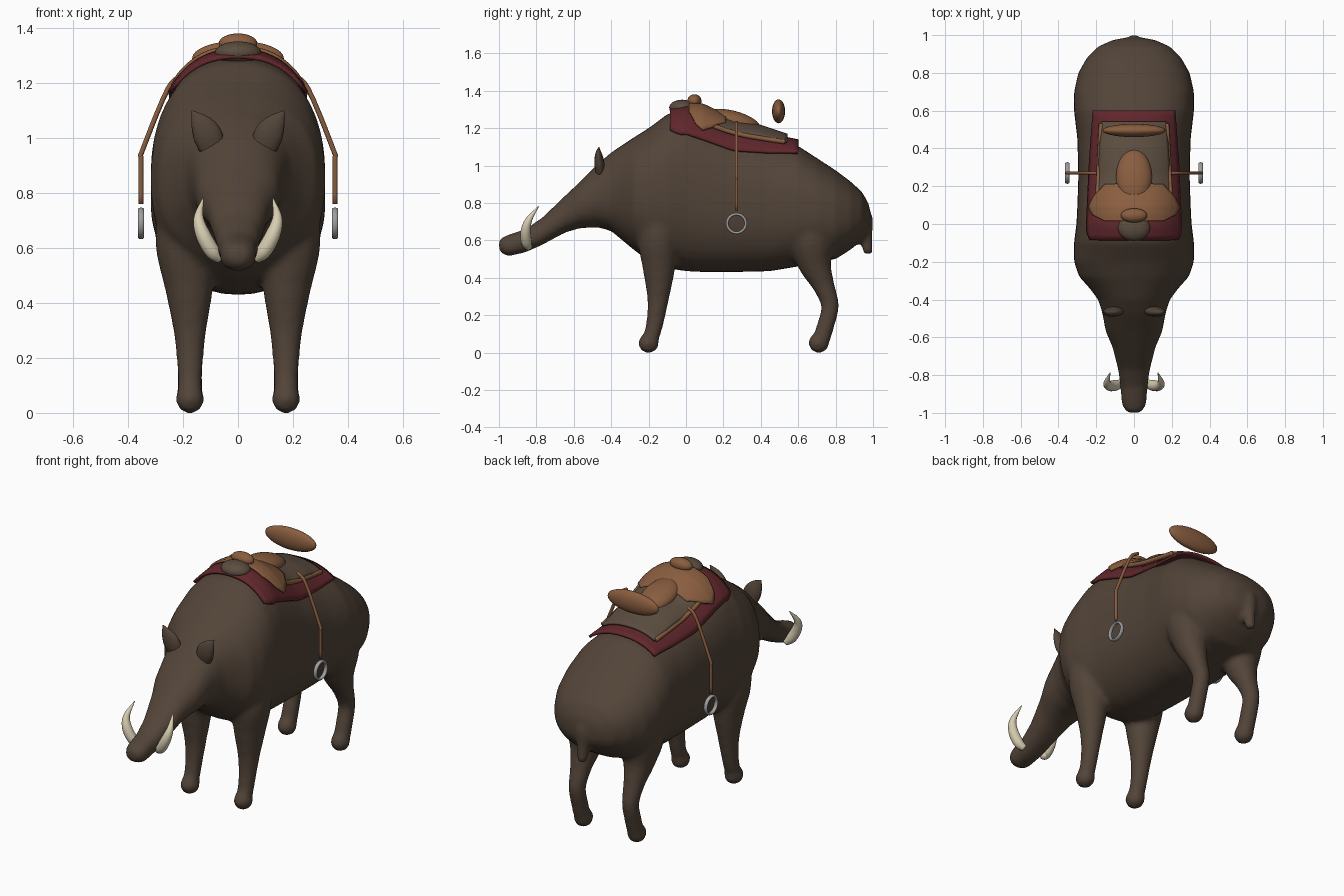
import bpy, bmesh
from math import sin, cos, pi, copysign
from mathutils import Vector, Matrix

cube = bpy.data.objects.get("Cube")
if cube:
    bpy.data.objects.remove(cube, do_unlink=True)


def material(name, rgb):
    m = bpy.data.materials.new(name)
    m.use_nodes = True
    m.diffuse_color = (*rgb, 1)
    m.node_tree.nodes["Principled BSDF"].inputs["Base Color"].default_value = (*rgb, 1)
    return m


HIDE = material("dark brown hide", (.085, .058, .04))
LEATHER = material("tan leather", (.25, .11, .05))
SKIRT = material("dull brown leather", (.105, .074, .05))
CLOTH = material("maroon cloth", (.12, .02, .025))
IVORY = material("ivory", (.68, .61, .44))
STEEL = material("grey steel", (.34, .34, .34))


def finish(bm, name, mat):
    bmesh.ops.recalc_face_normals(bm, faces=bm.faces)
    for f in bm.faces:
        f.smooth = True
    mesh = bpy.data.meshes.new(name)
    bm.to_mesh(mesh)
    bm.free()
    mesh.materials.append(mat)
    obj = bpy.data.objects.new(name, mesh)
    bpy.context.collection.objects.link(obj)
    return obj


def interp(table, t):
    """Linear lookup of a row table whose first column is the key."""
    for a, b in zip(table, table[1:]):
        if t <= b[0]:
            k = max(0, (t - a[0]) / (b[0] - a[0]))
            return [p + (q - p) * k for p, q in zip(a[1:], b[1:])]
    return table[-1][1:]


def loft(bm, rings):
    """Closed skin through rings of points, capped at both ends."""
    loops = [[bm.verts.new(p) for p in ring] for ring in rings]
    n = len(loops[0])
    for a, b in zip(loops, loops[1:]):
        for i in range(n):
            j = (i + 1) % n
            bm.faces.new((a[i], a[j], b[j], b[i]))
    bm.faces.new(loops[0])
    bm.faces.new(loops[-1][::-1])


def tube(bm, path, sides=14, steps=5):
    """Round tube along a smoothed path of (x, y, z, radius)."""
    pts = [Vector(p) for p in path]
    ext = [2 * pts[0] - pts[1]] + pts + [2 * pts[-1] - pts[-2]]
    line = []
    for a, b, c, d in zip(ext, ext[1:], ext[2:], ext[3:]):
        for s in range(steps):
            t = s / steps
            line.append(.5 * (2 * b + (c - a) * t + (2 * a - 5 * b + 4 * c - d) * t * t
                              + (3 * b - a - 3 * c + d) * t ** 3))
    line.append(pts[-1])
    rings = []
    for i, p in enumerate(line):
        way = (line[min(i + 1, len(line) - 1)] - line[max(i - 1, 0)]).xyz.normalized()
        side = way.cross(Vector((0, 1, .3))).normalized()
        up = side.cross(way)
        rings.append([p.xyz + p.w * (side * cos(2 * pi * k / sides) + up * sin(2 * pi * k / sides))
                      for k in range(sides)])
    loft(bm, rings)


def ball(bm, centre, size, turn=Matrix()):
    bmesh.ops.create_uvsphere(bm, u_segments=28, v_segments=16, radius=1,
                              matrix=Matrix.Translation(centre) @ turn @ Matrix.Diagonal((*size, 1)))


# Body stations: y, top, bottom, half width
BODY = [(-1, .6, .55, .03), (-.985, .615, .53, .05), (-.95, .63, .515, .066), (-.86, .66, .535, .072),
        (-.77, .72, .575, .085), (-.65, .835, .64, .115), (-.57, .91, .665, .15),
        (-.47, 1.01, .67, .168), (-.4, 1.07, .65, .19), (-.34, 1.11, .6, .235),
        (-.28, 1.15, .55, .29), (-.2, 1.2, .49, .318), (-.1, 1.275, .45, .318), (0, 1.3, .435, .305),
        (.1, 1.26, .43, .3), (.25, 1.19, .43, .295), (.45, 1.14, .435, .3), (.6, 1.105, .46, .318),
        (.7, 1.04, .48, .318), (.8, .975, .5, .295), (.88, .915, .55, .25), (.94, .86, .6, .19),
        (.975, .8, .64, .11), (.985, .76, .67, .05)]
POWER = 2.3


def surface(x, y):
    top, low, w = interp(BODY, y)
    k = max(0, 1 - min(1, abs(x) / w) ** POWER) ** (1 / POWER)
    return (top + low) / 2 + (top - low) / 2 * k


def bent(v):
    return copysign(abs(v) ** (2 / POWER), v)


# Body, legs and tail fused into one smooth hide
bm = bmesh.new()
loft(bm, [[(w * bent(cos(2 * pi * k / 40)), y, (t + b) / 2 + (t - b) / 2 * bent(sin(2 * pi * k / 40)))
           for k in range(40)] for y, t, b, w in BODY])
for s in (-1, 1):
    tube(bm, [(s * .19, -.15, .8, .1), (s * .19, -.15, .62, .112), (s * .178, -.145, .45, .088),
              (s * .175, -.15, .28, .058), (s * .175, -.17, .14, .046), (s * .175, -.195, .06, .045)])
    ball(bm, (s * .175, -.2, .05), (.052, .056, .053))
    tube(bm, [(s * .17, .66, .78, .12), (s * .175, .67, .6, .125), (s * .175, .69, .47, .09),
              (s * .175, .735, .36, .06), (s * .175, .77, .25, .048), (s * .175, .745, .14, .047),
              (s * .175, .72, .06, .047)])
    ball(bm, (s * .175, .71, .052), (.052, .056, .055))
tube(bm, [(0, .9, .76, .05), (0, .96, .72, .04), (0, .965, .63, .033), (0, .97, .55, .03)])
ball(bm, (0, .972, .55), (.03, .03, .03))
hide = finish(bm, "body", HIDE)
mod = hide.modifiers.new("fuse", "REMESH")
mod.mode, mod.voxel_size, mod.use_smooth_shade = "VOXEL", .014, True
mod = hide.modifiers.new("soften", "SMOOTH")
mod.factor, mod.iterations = .5, 8

# Ears and tusks
for s, side in ((1, "left"), (-1, "right")):
    bm = bmesh.new()
    tube(bm, [(s * .095, -.45, .97, .05), (s * .115, -.465, 1.02, .052),
              (s * .14, -.47, 1.06, .035), (s * .168, -.465, 1.1, .002)])
    for v in bm.verts:
        v.co.y = -.465 + (v.co.y + .465) * .5
    finish(bm, side + "_ear", HIDE)
    bm = bmesh.new()
    tube(bm, [(s * .065, -.84, .56, .018), (s * .095, -.853, .59, .028), (s * .128, -.857, .65, .027),
              (s * .143, -.84, .71, .018), (s * .127, -.788, .782, .002)], 16, 8)
    finish(bm, side + "_tusk", IVORY)


def sheet(name, mat, rows, thick=.014):
    """Cloth or leather draped on the back; rows of (y, half width, lift)."""
    bm = bmesh.new()
    nv, nu = 24, 28
    grid = []
    for j in range(nv + 1):
        y = rows[0][0] + (rows[-1][0] - rows[0][0]) * j / nv
        half, lift = interp(rows, y)
        xs = [half * (2 * i / nu - 1) for i in range(nu + 1)]
        grid.append([bm.verts.new((x, y, surface(x, y) + lift)) for x in xs])
    for a, b in zip(grid, grid[1:]):
        for i in range(nu):
            bm.faces.new((a[i], a[i + 1], b[i + 1], b[i]))
    obj = finish(bm, name, mat)
    mod = obj.modifiers.new("thickness", "SOLIDIFY")
    mod.thickness, mod.offset = thick, 0
    return obj


# Saddle blanket, skirt and front flaps
sheet("saddle_blanket", CLOTH, [(-.085, .23, .016), (-.04, .25, .018), (.3, .235, .018), (.6, .215, .028)])
sheet("saddle_skirt", SKIRT, [(.05, .19, .035), (.2, .19, .047), (.4, .18, .058), (.54, .17, .045)])
sheet("saddle_flaps", LEATHER, [(.015, .15, .035), (.05, .22, .05), (.09, .24, .06),
                                (.14, .215, .06), (.21, .15, .056)])

# Saddle seat, horn and cantle
for name, mat, centre, size, tilt in (
        ("saddle_seat", LEATHER, (0, .25, 1.238), (.095, .15, .055), -.25),
        ("saddle_pommel", SKIRT, (0, -.02, 1.31), (.085, .07, .042), 0),
        ("saddle_horn", LEATHER, (0, .045, 1.345), (.07, .038, .036), 0),
        ("saddle_cantle", LEATHER, (0, .495, 1.29), (.167, .035, .064), 0)):
    bm = bmesh.new()
    ball(bm, centre, size, Matrix.Rotation(tilt, 4, "X"))
    finish(bm, name, mat)

# Rolled skirt edge, stirrup straps and stirrup rings
for s, side in ((1, "left"), (-1, "right")):
    bm = bmesh.new()
    rim = [(s * (.2 - .05 * y), y, surface(.2 - .05 * y, y) + .048, .013)
           for y in (.1, .2, .3, .4, .48, .53)]
    tube(bm, rim, 10)
    finish(bm, side + "_skirt_edge", LEATHER)
    bm = bmesh.new()
    tube(bm, [(s * .2, .27, 1.23, .009), (s * .255, .27, 1.18, .009), (s * .346, .27, .96, .009),
              (s * .353, .27, .92, .009), (s * .353, .27, .76, .009)], 10)
    finish(bm, side + "_stirrup_strap", LEATHER)
    bpy.ops.mesh.primitive_torus_add(major_radius=.05, minor_radius=.0075, major_segments=36,
                                     minor_segments=10, location=(s * .353, .27, .69),
                                     rotation=(0, pi / 2, 0))
    ring = bpy.context.object
    ring.name = side + "_stirrup"
    ring.scale.z = 1.6
    ring.data.materials.append(STEEL)
    bpy.ops.object.shade_smooth()
